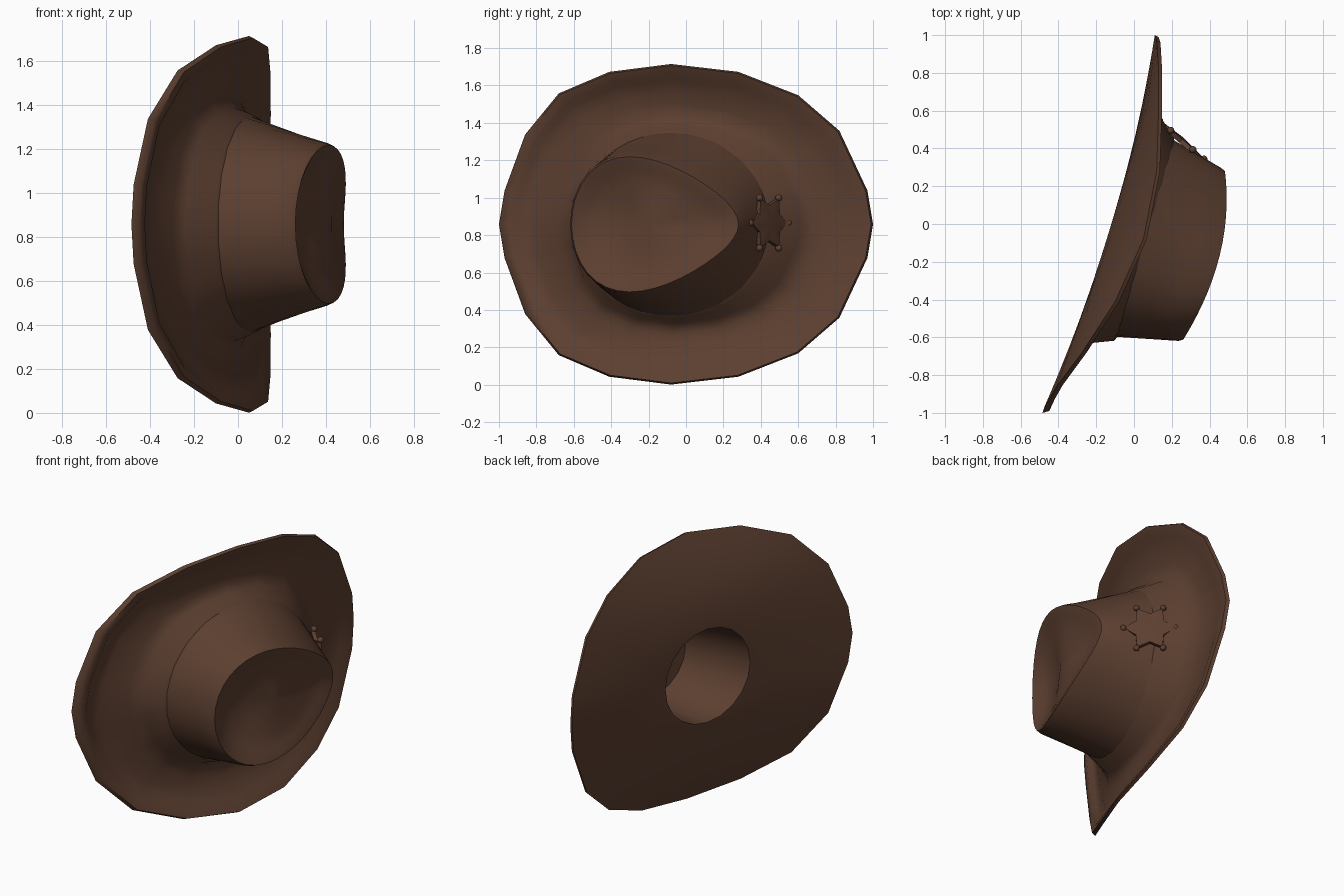
import bpy, bmesh, math
from mathutils import Vector, Matrix

if "Cube" in bpy.data.objects:
    bpy.data.objects.remove(bpy.data.objects["Cube"])

ZC = 0.858  # height of the hat's mirror plane

brown = bpy.data.materials.new("leather_brown")
brown.diffuse_color = (0.108, 0.050, 0.030, 1)
brown.use_nodes = True
brown.node_tree.nodes["Principled BSDF"].inputs["Base Color"].default_value = brown.diffuse_color


def finish(name, bm, angle=40):
    bmesh.ops.recalc_face_normals(bm, faces=bm.faces)
    me = bpy.data.meshes.new(name)
    bm.to_mesh(me)
    bm.free()
    ob = bpy.data.objects.new(name, me)
    bpy.context.collection.objects.link(ob)
    me.materials.append(brown)
    bpy.ops.object.select_all(action='DESELECT')
    ob.select_set(True)
    bpy.context.view_layer.objects.active = ob
    bpy.ops.object.shade_smooth_by_angle(angle=math.radians(angle))
    return ob


def loft(name, rings, cap_end=None, angle=40):
    """Skin a list of closed rings; cap_end is an optional centre point."""
    bm = bmesh.new()
    vs = [[bm.verts.new(p) for p in r] for r in rings]
    n = len(rings[0])
    for a, b in zip(vs, vs[1:]):
        for i in range(n):
            j = (i + 1) % n
            bm.faces.new((a[i], a[j], b[j], b[i]))
    if cap_end:
        c = bm.verts.new(cap_end)
        for i in range(n):
            bm.faces.new((vs[-1][i], vs[-1][(i + 1) % n], c))
    return finish(name, bm, angle)


def base_x(y):
    """Underside of the brim along the mirror plane."""
    return -0.12 + 0.30 * y - 0.06 * y * y


# Brim: 20-sided, sides curled up towards +x, front dipping down.
# Half outline from front to back: y, height above the mirror plane, x
RIM = [(-1, 0, -0.485), (-0.97, 0.18, -0.475), (-0.86, 0.48, -0.41), (-0.68, 0.70, -0.275),
       (-0.41, 0.815, -0.10), (-0.08, 0.857, 0.05), (0.28, 0.815, 0.12), (0.60, 0.69, 0.13),
       (0.82, 0.50, 0.13), (0.97, 0.18, 0.12), (1, 0, 0.11)]
N, M = 20, 40


def brim_ring(s, thick, front=0.0):
    """Brim ring at scale s; front is extra thickness towards the front edge."""
    ring = []
    for k in range(N):
        ry, rz, rx = RIM[min(k, N - k)]
        rz = rz if k <= N // 2 else -rz
        y = ry * s - 0.03 * (1 - s)
        f = max(0, (s - 0.35) / 0.65) ** 1.7
        x = base_x(y) + (rx - base_x(ry)) * f + thick + front * max(0, -ry)
        ring.append((x, y, ZC + s * rz))
    return ring


def ellipse(n, yc, ry, rz, xf):
    out = []
    for k in range(n):
        t = 2 * math.pi * k / n
        y = yc - ry * math.cos(t)
        out.append(Vector((xf(y), y, ZC + rz * math.sin(t))))
    return out


def socket_ring(r, dx):
    return ellipse(N, -0.03, r, r, lambda y: base_x(y) + dx)


def band_x(y):
    return 0.075 + 0.29 * y


# One skin: hole edge, underside, rim lip, grooved top, flare up to the crown
under = [brim_ring(s, 0) for s in (0.36, 0.5, 0.65, 0.8, 0.92, 1.0)]
upper = [brim_ring(s, h, f) for s, h, f in
         ((0.99, 0.022, 0.01), (0.935, 0.022, 0.012), (0.90, 0.014, -0.008), (0.82, 0.014, 0.0),
          (0.75, 0.018, 0.02), (0.68, 0.03, 0.03), (0.62, 0.075, 0.02))]
flare = [ellipse(N, -0.078, 0.54, 0.505, band_x),
         ellipse(N, -0.075, 0.50, 0.47, lambda y: band_x(y) + 0.02)]
loft("brim", [socket_ring(0.30, 0)] + under + upper + flare, angle=60)

# Head opening: round hole in the underside leading into a capped socket
loft("head_socket", [socket_ring(0.30, 0), socket_ring(0.29, 0.2), socket_ring(0.26, 0.42)],
     (0.31, -0.03, ZC))


# Crown: tapered body, teardrop rim and shallow dished top
def teardrop(s, dx):
    out = []
    for k in range(M):
        t = 2 * math.pi * k / M
        y = -0.165 - 0.455 * math.cos(t)
        z = 0.458 * math.sin(t) * (0.76 + 0.28 * math.cos(t))
        ys = -0.2 + (y + 0.2) * s
        x = 0.475 + 0.11 * y - 0.40 * y * y
        xs = 0.475 + 0.11 * ys - 0.40 * ys * ys
        out.append(Vector((xs * (1 - s) + x * s + dx, ys, ZC + z * s)))
    return out


foot = ellipse(M, -0.075, 0.522, 0.492, band_x)
rim = teardrop(1, 0)
body = [[a.lerp(b, f) for a, b in zip(foot, rim)] for f in (0, 0.35, 0.7, 0.95)]
dish = [teardrop(s, d) for s, d in ((0.98, 0.008), (0.92, 0.003), (0.8, -0.018), (0.6, -0.038), (0.3, -0.045))]
loft("crown", body + dish, (0.39, -0.2, ZC), angle=45)

# Star badge: thin six-pointed plate with a ball on each tip, leaning on the crown back
normal = Vector((0.20, 0.23, 0)).normalized()
side = Vector((-normal.y, normal.x, 0))
frame = Matrix((side, Vector((0, 0, 1)), normal)).transposed().to_4x4()
frame.translation = (0.253, 0.445, ZC + 0.007)

bm = bmesh.new()
outline = []
for i in range(24):
    r = (0.148, 0.112, 0.094, 0.112)[i % 4]
    a = 2 * math.pi * i / 24
    outline.append((r * math.cos(a), r * math.sin(a)))
top = [bm.verts.new((x, y, 0.005)) for x, y in outline]
low = [bm.verts.new((x, y, -0.02)) for x, y in outline]
mid = bm.verts.new((0, 0, 0.015))
for i in range(24):
    j = (i + 1) % 24
    bm.faces.new((top[i], top[j], mid))
    bm.faces.new((low[i], low[j], top[j], top[i]))
bm.faces.new(low[::-1])
for i in range(6):
    a = math.pi * i / 3
    bmesh.ops.create_uvsphere(bm, u_segments=12, v_segments=8, radius=0.019,
                              matrix=Matrix.Translation((0.155 * math.cos(a), 0.155 * math.sin(a), 0)))
bm.transform(frame)
finish("star_badge", bm)
